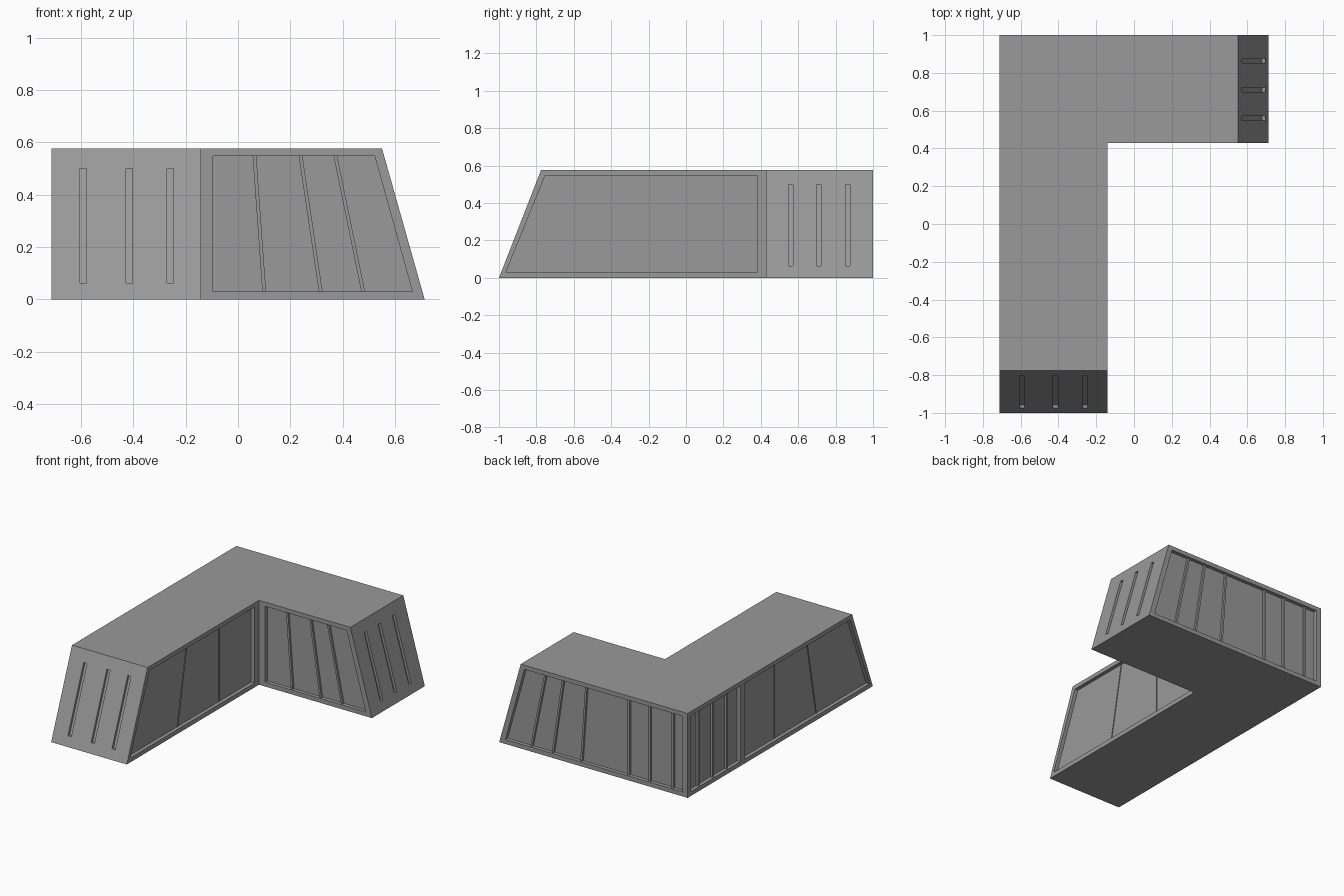
import bpy, bmesh

if "Cube" in bpy.data.objects:
    bpy.data.objects.remove(bpy.data.objects["Cube"])

H = 0.577            # height
D = 0.025            # depth of recessed panels
X = 0.713            # half width
ARM_Y = 0.428        # inner face of the short arm

grey = bpy.data.materials.new("dark_grey")
grey.diffuse_color = (0.32, 0.32, 0.32, 1)
grey.use_nodes = True
grey.node_tree.nodes["Principled BSDF"].inputs["Base Color"].default_value = grey.diffuse_color


def place(axis, u, w, z):
    """Profile coordinate u, position w along the extrusion axis."""
    return (w, u, z) if axis == 'x' else (u, w, z)


def add_prism(bm, axis, pts, a, b):
    """Extrude a (u, z) profile from a to b along axis."""
    lo = [bm.verts.new(place(axis, u, a, z)) for u, z in pts]
    hi = [bm.verts.new(place(axis, u, b, z)) for u, z in pts]
    bm.faces.new(lo)
    bm.faces.new(hi)
    n = len(pts)
    for i in range(n):
        j = (i + 1) % n
        bm.faces.new((lo[i], lo[j], hi[j], hi[i]))


def finish(bm, name):
    bmesh.ops.recalc_face_normals(bm, faces=bm.faces)
    me = bpy.data.meshes.new(name)
    bm.to_mesh(me)
    bm.free()
    me.materials.append(grey)
    ob = bpy.data.objects.new(name, me)
    bpy.context.collection.objects.link(ob)
    return ob


# L-shaped body with sloping ends
bm = bmesh.new()


def outline(end_x, end_y, z):
    return [bm.verts.new((x, y, z)) for x, y in (
        (-X, end_y), (-0.141, end_y), (-0.141, ARM_Y),
        (end_x, ARM_Y), (end_x, 1), (-X, 1))]


base, top = outline(X, -1, 0), outline(0.55, -0.775, H)
bm.faces.new(base)
bm.faces.new(top)
for i in range(6):
    j = (i + 1) % 6
    bm.faces.new((base[i], base[j], top[j], top[i]))
body = finish(bm, "body")

# Recessed side panels and slots in the sloping ends
Z0, Z1 = 0.03, 0.548
arm_panel = lambda x: [(x, Z0), (0.666, Z0), (0.522, Z1), (x, Z1)]
leg_panel = [(-0.963, Z0), (0.38, Z0), (0.38, Z1), (-0.753, Z1)]
corner_panel = [(0.43, Z0), (0.965, Z0), (0.965, Z1), (0.43, Z1)]
cut = bmesh.new()
add_prism(cut, 'y', arm_panel(-0.095), 0.41, ARM_Y + D)
add_prism(cut, 'y', arm_panel(-0.675), 1 - D, 1.02)
add_prism(cut, 'x', leg_panel, -0.141 - D, -0.12)
add_prism(cut, 'x', leg_panel, -0.74, -X + D)
add_prism(cut, 'x', corner_panel, -0.74, -X + D)


def slot(axis, w, end, slope):
    """Slot following the sloping end; slope is the total lean of the end."""
    out = 1 if end > 0 else -1
    z0, z1 = 0.063, 0.5
    u0, u1 = end - slope * z0 / H, end - slope * z1 / H
    pts = [(u0 - out * 0.018, z0), (u0 + out * 0.03, z0),
           (u1 + out * 0.03, z1), (u1 - out * 0.018, z1)]
    add_prism(cut, axis, pts, w - 0.0125, w + 0.0125)


slot_x = (-0.591, -0.416, -0.258)
slot_y = (0.56, 0.71, 0.865)
for x in slot_x:
    slot('x', x, -1, -0.225)
for y in slot_y:
    slot('y', y, X, 0.163)
cutter = finish(cut, "panel_cutter")
cutter.hide_render = True

mod = body.modifiers.new("cut", 'BOOLEAN')
mod.operation = 'DIFFERENCE'
mod.solver = 'EXACT'
mod.object = cutter
bpy.context.view_layer.objects.active = body
bpy.ops.object.modifier_apply(modifier="cut")
bpy.data.objects.remove(cutter)


# Ribs standing on the recessed panels: (bottom, top) positions
def ribs(name, axis, lines, wall, inward, height, width):
    """wall: outer wall position; inward: +1 or -1 into the body."""
    rb = bmesh.new()
    h = width / 2
    floor = wall + inward * D
    for u0, u1 in lines:
        add_prism(rb, axis, [(u0 - h, Z0), (u0 + h, Z0),
                             (u1 + h, Z1), (u1 - h, Z1)],
                  floor + inward * 0.002, floor - inward * height)
    finish(rb, name)


arm_lines = [(0.1, 0.063), (0.316, 0.239), (0.478, 0.372)]
leg_lines = [(0.03, 0.03), (-0.42, -0.32)]
ribs("inner_arm_ribs", 'y', arm_lines, ARM_Y, 1, 0.014, 0.014)
ribs("back_ribs", 'y', arm_lines + [(x, x) for x in slot_x], 1, -1, 0.014, 0.014)
ribs("corner_ribs", 'x', [(y, y) for y in slot_y], -X, 1, 0.014, 0.014)
ribs("inner_leg_ribs", 'x', leg_lines, -0.141, -1, 0.005, 0.003)
ribs("outer_leg_ribs", 'x', leg_lines, -X, 1, 0.005, 0.003)
